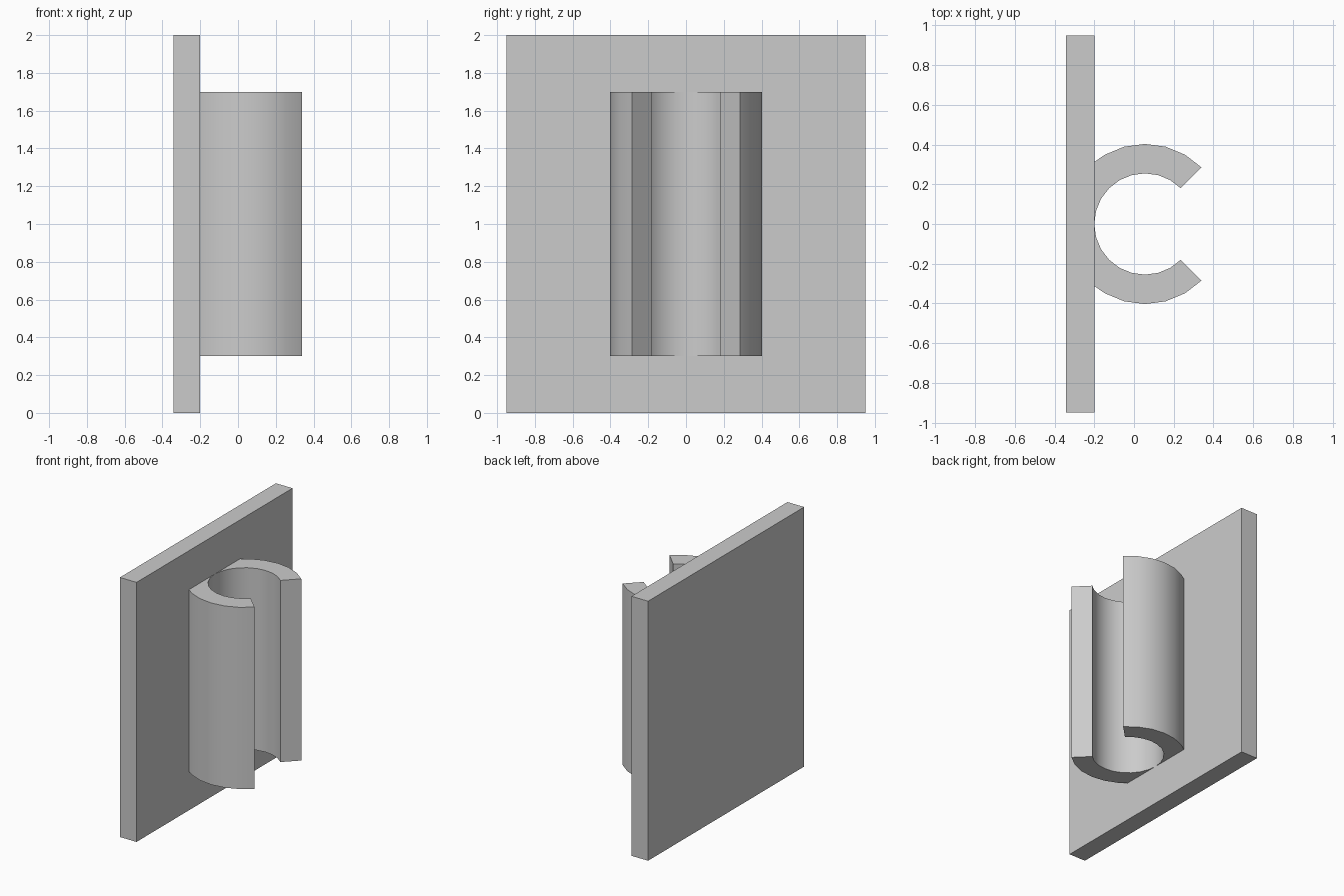
import bpy
import bmesh
from math import acos, cos, degrees, radians, sin

cube = bpy.data.objects.get("Cube")
if cube:
    bpy.data.objects.remove(cube, do_unlink=True)

# Shared material
GREY = (0.6, 0.6, 0.6, 1.0)
grey = bpy.data.materials.new("light_grey")
grey.use_nodes = True
grey.diffuse_color = GREY
grey.node_tree.nodes["Principled BSDF"].inputs["Base Color"].default_value = GREY

PLATE_BACK, PLATE_FACE = -0.342, -0.2
CENTRE_X, OUTER, INNER = 0.055, 0.403, 0.255
STEP, GAP = 15, 45


def extrude_profile(name, points, z0, z1):
    """Extrude a closed outline in the xy plane from z0 to z1."""
    bm = bmesh.new()
    face = bm.faces.new([bm.verts.new((x, y, z0)) for x, y in points])
    result = bmesh.ops.extrude_face_region(bm, geom=[face])
    top = [v for v in result["geom"] if isinstance(v, bmesh.types.BMVert)]
    bmesh.ops.translate(bm, verts=top, vec=(0, 0, z1 - z0))
    bmesh.ops.recalc_face_normals(bm, faces=bm.faces)
    mesh = bpy.data.meshes.new(name)
    bm.to_mesh(mesh)
    bm.free()
    mesh.materials.append(grey)
    obj = bpy.data.objects.new(name, mesh)
    bpy.context.collection.objects.link(obj)
    return obj


def arc(radius, angles):
    return [(CENTRE_X + radius * cos(radians(a)), radius * sin(radians(a)))
            for a in angles]


# Flat mounting plate
extrude_profile("mounting_plate",
                [(PLATE_BACK, -0.95), (PLATE_FACE, -0.95),
                 (PLATE_FACE, 0.95), (PLATE_BACK, 0.95)], 0, 2)

# Open C-shaped clip, its flat back sunk slightly into the plate
meet = degrees(acos((PLATE_FACE - CENTRE_X) / OUTER))
upper = arc(OUTER, [*range(GAP, int(meet), STEP), meet])
upper.append((PLATE_FACE - 0.01, upper[-1][1]))
lower = [(x, -y) for x, y in reversed(upper)]
bore = arc(INNER, range(360 - GAP, GAP - 1, -STEP))
clip = extrude_profile("pipe_clip", upper + lower + bore, 0.3, 1.7)

# Smooth the curved walls, keep the edges crisp
bpy.ops.object.select_all(action="DESELECT")
clip.select_set(True)
bpy.context.view_layer.objects.active = clip
bpy.ops.object.shade_smooth_by_angle(angle=radians(30))
